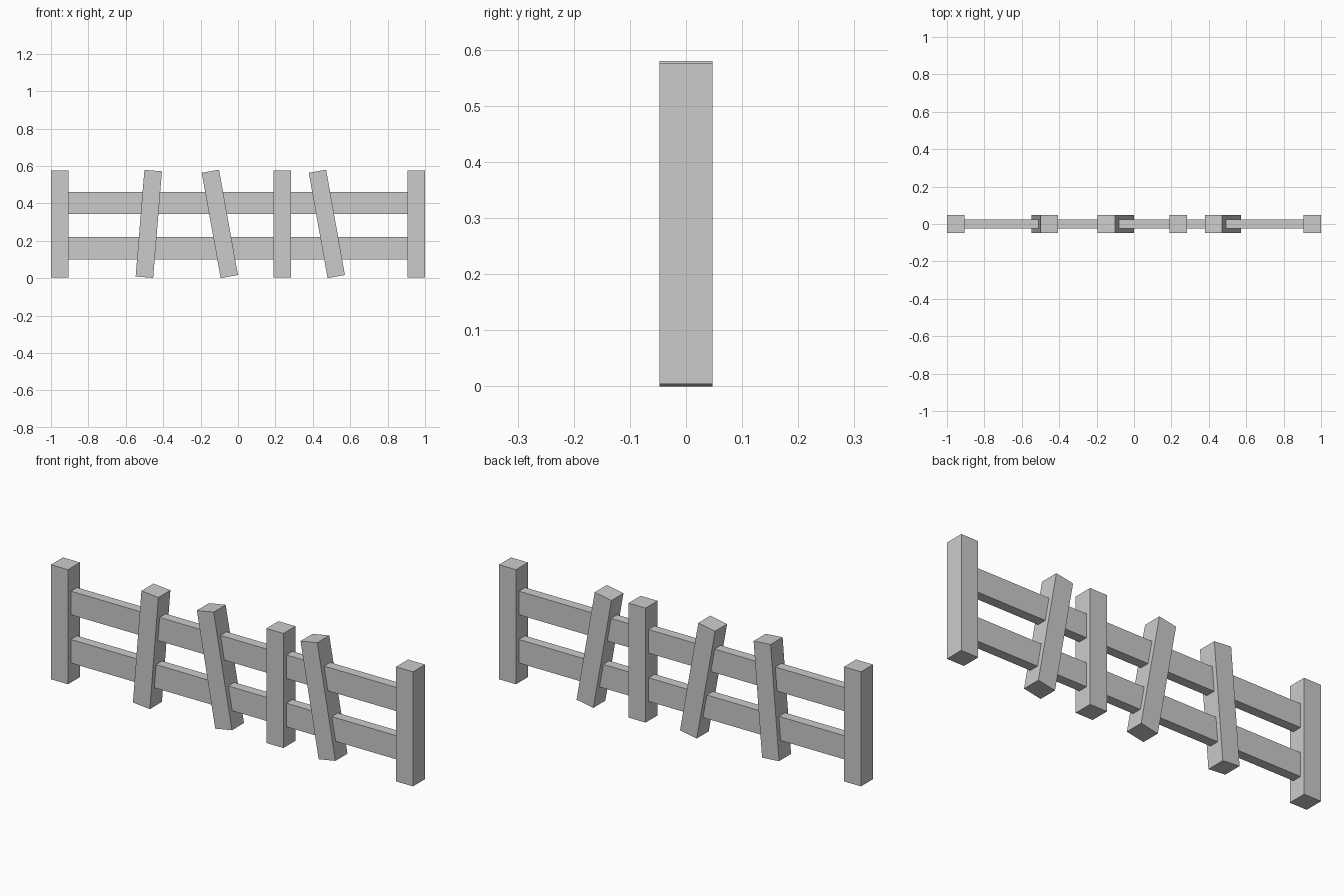
import bpy, math

if "Cube" in bpy.data.objects:
    bpy.data.objects.remove(bpy.data.objects["Cube"])

MID_Z = 0.29      # height of post centres
POST = (0.094, 0.095, 0.572)
RAIL = (1.9, 0.048, 0.118)


def box(name, size, loc, tilt=0.0):
    bpy.ops.mesh.primitive_cube_add(size=1, location=loc)
    ob = bpy.context.object
    ob.name = name
    ob.scale = size
    bpy.ops.object.transform_apply(location=False, rotation=False, scale=True)
    ob.rotation_euler.y = math.radians(tilt)
    return ob


# upright end posts
for side, x in (("left", -0.953), ("right", 0.953)):
    box(f"end_post_{side}", POST, (x, 0, MID_Z))

# middle posts: x position and lean in degrees (positive leans to +x)
for i, (x, tilt) in enumerate([(-0.477, 4.7), (-0.097, -10.2), (0.237, 0), (0.475, -10.1)]):
    box(f"middle_post_{i + 1}", POST, (x, 0, MID_Z), tilt)

# horizontal rails running through the posts
for name, z in (("lower_rail", 0.16), ("upper_rail", 0.401)):
    box(name, RAIL, (0, 0, z))
